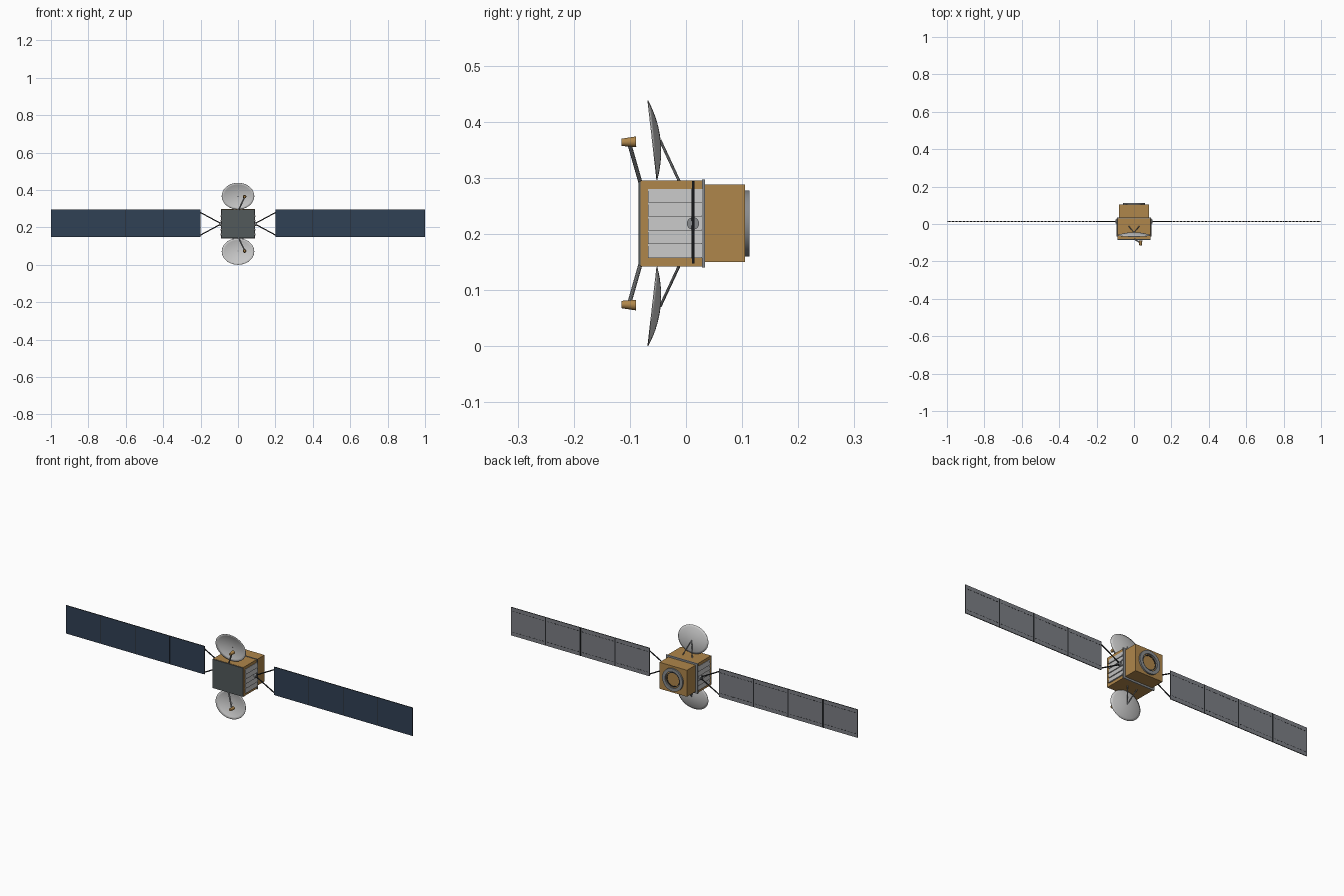
import bpy, bmesh, math
from mathutils import Vector, Matrix

old = bpy.data.objects.get("Cube")
if old:
    bpy.data.objects.remove(old)

C = 0.219          # height of the model's middle
PANEL_Y = 0.0125   # plane of the solar wings


def material(name, rgb):
    m = bpy.data.materials.new(name)
    m.use_nodes = True
    m.diffuse_color = (*rgb, 1)
    m.node_tree.nodes["Principled BSDF"].inputs["Base Color"].default_value = (*rgb, 1)
    return m


GOLD = material("gold foil", (0.43, 0.24, 0.07))
PALE = material("pale radiator", (0.52, 0.52, 0.52))
DISH = material("dish grey", (0.58, 0.58, 0.58))
SLATE = material("slate front", (0.085, 0.1, 0.105))
NAVY = material("navy cells", (0.03, 0.052, 0.09))
BACK = material("wing back grey", (0.2, 0.21, 0.23))
STEEL = material("steel grey", (0.25, 0.26, 0.27))
BLACK = material("black struts", (0.02, 0.022, 0.025))


def finish(name, bm, *mats, smooth=False):
    bmesh.ops.recalc_face_normals(bm, faces=bm.faces)
    me = bpy.data.meshes.new(name)
    bm.to_mesh(me)
    bm.free()
    ob = bpy.data.objects.new(name, me)
    bpy.context.collection.objects.link(ob)
    for m in mats:
        me.materials.append(m)
    if smooth:
        bpy.ops.object.select_all(action='DESELECT')
        ob.select_set(True)
        bpy.context.view_layer.objects.active = ob
        bpy.ops.object.shade_smooth_by_angle(angle=math.radians(35))
    return ob


def add_box(bm, centre, size):
    bmesh.ops.create_cube(bm, size=1, matrix=Matrix.Translation(centre) @ Matrix.Diagonal((*size, 1)))


def box(name, centre, size, mat):
    bm = bmesh.new()
    add_box(bm, centre, size)
    return finish(name, bm, mat)


def rod(name, a, b, r1, r2, mat, sides=12):
    a, b = Vector(a), Vector(b)
    d = b - a
    rot = d.to_track_quat('Z', 'Y').to_matrix().to_4x4()
    bm = bmesh.new()
    bmesh.ops.create_cone(bm, cap_ends=True, segments=sides, radius1=r1, radius2=r2,
                          depth=d.length, matrix=Matrix.Translation((a + b) / 2) @ rot)
    return finish(name, bm, mat, smooth=True)


def ring(name, r_in, r_out, y0, y1, mat, n=40):
    # square section swept about the y axis
    bm = bmesh.new()
    loops = []
    for i in range(n):
        t = math.tau * i / n
        loops.append([bm.verts.new((r * math.cos(t), y, C + r * math.sin(t)))
                      for r, y in ((r_in, y0), (r_out, y0), (r_out, y1), (r_in, y1))])
    for i in range(n):
        p, q = loops[i], loops[(i + 1) % n]
        for k in range(4):
            j = (k + 1) % 4
            bm.faces.new((p[k], p[j], q[j], q[k]))
    return finish(name, bm, mat, smooth=True)


# Main body
box("main_body", (0, -0.025, C), (0.174, 0.112, 0.153), GOLD)
box("front_plate", (0, -0.083, C), (0.176, 0.004, 0.15), SLATE)
box("body_flange", (0, 0.031, C), (0.182, 0.005, 0.157), STEEL)
box("rear_body", (0, 0.069, C), (0.158, 0.072, 0.138), GOLD)
ring("docking_ring", 0.042, 0.059, 0.104, 0.113, STEEL)
ring("inner_ring", 0.034, 0.038, 0.104, 0.107, BLACK)

# Louvred radiators on both flanks
for s, side in ((1, "left"), (-1, "right")):
    bm = bmesh.new()
    h = 0.123 / 5
    for i in range(5):
        z = C - 0.0615 + i * h
        prof = [(0.086, z), (0.094, z), (0.089, z + h), (0.086, z + h)]
        ends = [[bm.verts.new((s * x, y, w)) for x, w in prof] for y in (-0.068, 0.0285)]
        for e in ends:
            bm.faces.new(e)
        for k in range(4):
            j = (k + 1) % 4
            bm.faces.new((ends[0][k], ends[0][j], ends[1][j], ends[1][k]))
    finish(side + "_radiator", bm, PALE)

# Solar wings
for s, side in ((1, "left"), (-1, "right")):
    rod(side + "_wing_hub", (s * 0.086, PANEL_Y, C), (s * 0.1, PANEL_Y, C), 0.011, 0.011, STEEL, 20)
    for v, level in ((1, "upper"), (-1, "lower")):
        rod(f"{side}_{level}_wing_arm", (s * 0.096, PANEL_Y, C + v * 0.004),
            (s * 0.202, PANEL_Y, C + v * 0.061), 0.003, 0.003, BLACK, 8)
    bm = bmesh.new()
    dashes = bmesh.new()
    hinges = bmesh.new()
    for i in range(4):
        x = s * (0.3 + 0.2 * i)
        add_box(bm, (x, PANEL_Y, C + 0.002), (0.197 if i < 3 else 0.2, 0.004, 0.147))
        if i < 3:
            add_box(hinges, (x + s * 0.1, PANEL_Y + 0.0005, C + 0.002), (0.006, 0.0045, 0.147))
        for k in range(10):
            for v in (1, -1):
                add_box(dashes, (x - 0.086 + 0.019 * k, PANEL_Y + 0.002, C + 0.002 + v * 0.054),
                        (0.011, 0.001, 0.0025))
    # cells in front, plain sheet behind, dark rims
    bmesh.ops.recalc_face_normals(bm, faces=bm.faces)
    for f in bm.faces:
        f.material_index = 0 if f.normal.y < -0.5 else 1 if f.normal.y > 0.5 else 2
    finish(side + "_wing_panels", bm, NAVY, BACK, BLACK)
    finish(side + "_wing_wiring", dashes, BLACK)
    finish(side + "_wing_hinges", hinges, BLACK)


# Dish antennas above and below
def dish(name, s, n=40, rows=7):
    tilt = math.radians(6.5)

    def point(r, t):
        x, z, y = 0.087 * r * math.cos(t), 0.0712 * r * math.sin(t), 0.014 * (1 - r * r)
        return (x, -0.06 + y * math.cos(tilt) - z * math.sin(tilt),
                C + s * (0.148 + y * math.sin(tilt) + z * math.cos(tilt)))

    bm = bmesh.new()
    tip = bm.verts.new(point(0, 0))
    loops = [[bm.verts.new(point(k / rows, math.tau * i / n)) for i in range(n)]
             for k in range(1, rows + 1)]
    for i in range(n):
        j = (i + 1) % n
        bm.faces.new((tip, loops[0][i], loops[0][j]))
        for a, b in zip(loops, loops[1:]):
            bm.faces.new((a[i], b[i], b[j], a[j]))
    ob = finish(name, bm, DISH, smooth=True)
    mod = ob.modifiers.new("thickness", 'SOLIDIFY')
    mod.thickness = 0.0015
    mod.offset = 0


for s, level in ((1, "upper"), (-1, "lower")):
    dish(level + "_dish", s)
    for v, side in ((1, "left"), (-1, "right")):
        rod(f"{level}_{side}_dish_strut", (v * 0.028, -0.012, C + s * 0.075),
            (0, -0.046, C + s * 0.148), 0.0025, 0.0025, STEEL, 8)
    rod(level + "_feed_boom", (0.002, -0.081, C + s * 0.072),
        (0.035, -0.101, C + s * 0.142), 0.0038, 0.0038, STEEL, 10)
    rod(level + "_feed_horn", (0.035, -0.115, C + s * 0.1445),
        (0.035, -0.089, C + s * 0.1455), 0.0065, 0.0095, GOLD, 20)
